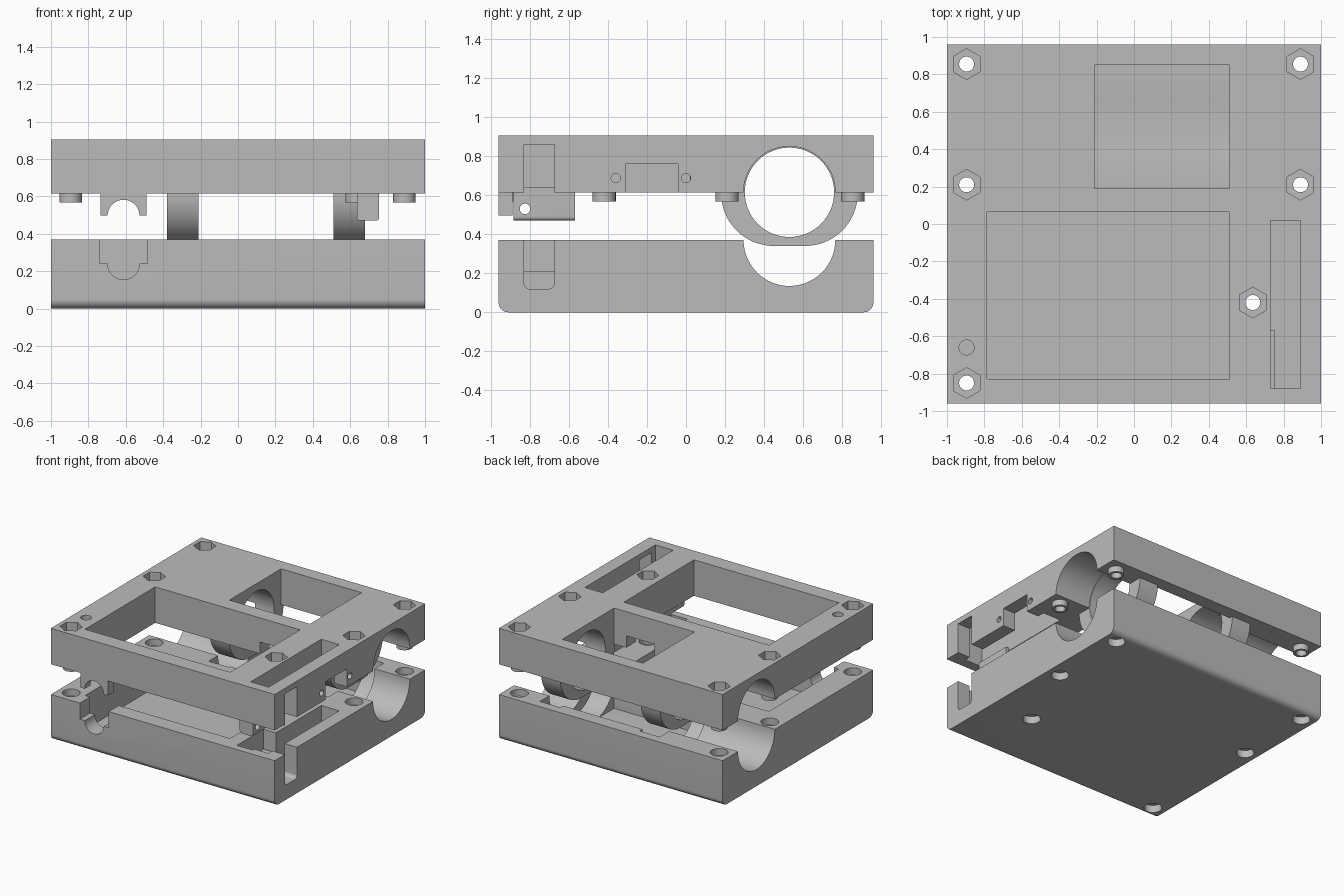
import bpy, bmesh
from math import sin, cos, pi

old = bpy.data.objects.get("Cube")
if old:
    bpy.data.objects.remove(old, do_unlink=True)

grey = bpy.data.materials.new("plastic_grey")
grey.use_nodes = True
colour = (0.5, 0.5, 0.5, 1)
grey.diffuse_color = colour
grey.node_tree.nodes["Principled BSDF"].inputs["Base Color"].default_value = colour


def circle(a, b, r, n=48, turn=0.0):
    return [(a + r * cos(turn + 2 * pi * i / n), b + r * sin(turn + 2 * pi * i / n)) for i in range(n)]


def rect(a0, a1, b0, b1):
    return [(a0, b0), (a1, b0), (a1, b1), (a0, b1)]


def tub(a0, a1, b0, b1, r, n=16):
    """Rectangle whose two lower corners are rounded."""
    pts = [(a1, b1), (a0, b1)]
    pts += [(a0 + r - r * cos(t), b0 + r - r * sin(t)) for t in (pi / 2 * i / n for i in range(n + 1))]
    pts += [(a1 - r + r * sin(t), b0 + r - r * cos(t)) for t in (pi / 2 * i / n for i in range(n + 1))]
    return pts


def prism(name, pts, axis, lo, hi):
    """Extrude a closed profile along an axis."""
    place = {"x": lambda a, b, c: (c, a, b),
             "y": lambda a, b, c: (a, c, b),
             "z": lambda a, b, c: (a, b, c)}[axis]
    bm = bmesh.new()
    low = [bm.verts.new(place(a, b, lo)) for a, b in pts]
    high = [bm.verts.new(place(a, b, hi)) for a, b in pts]
    bm.faces.new(low)
    bm.faces.new(high)
    for i in range(len(pts)):
        j = (i + 1) % len(pts)
        bm.faces.new((low[i], low[j], high[j], high[i]))
    bmesh.ops.recalc_face_normals(bm, faces=bm.faces)
    mesh = bpy.data.meshes.new(name)
    bm.to_mesh(mesh)
    bm.free()
    mesh.materials.append(grey)
    ob = bpy.data.objects.new(name, mesh)
    bpy.context.collection.objects.link(ob)
    return ob


def combine(target, tool, operation):
    mod = target.modifiers.new("shape", "BOOLEAN")
    mod.operation = operation
    mod.solver = "EXACT"
    mod.object = tool
    bpy.context.view_layer.objects.active = target
    bpy.ops.object.modifier_apply(modifier=mod.name)
    bpy.data.objects.remove(tool, do_unlink=True)


def cut(target, pts, axis, lo, hi):
    combine(target, prism("cutter", pts, axis, lo, hi), "DIFFERENCE")


def add(target, pts, axis, lo, hi):
    combine(target, prism("addition", pts, axis, lo, hi), "UNION")


SCREWS = [(-0.895, 0.855), (0.89, 0.855), (-0.895, 0.21), (0.89, 0.21), (-0.895, -0.85), (0.635, -0.42)]
COLLARS = [(-0.38, -0.21), (0.51, 0.68)]
BORE_Y, CABLE_X = 0.53, -0.612
BASE_TOP, LID_LOW, LID_TOP = 0.37, 0.615, 0.905
FLOOR = 0.095
BIG_WINDOW = rect(-0.785, 0.51, -0.83, 0.065)
SMALL_WINDOW = rect(-0.21, 0.51, 0.19, 0.85)
SIDE_SLOT = rect(0.73, 0.89, -0.88, 0.02)

# Lower half: block with rounded lower edges and the half bore
base = prism("lower_case", tub(-0.96, 0.96, 0, BASE_TOP, 0.05, 10), "x", -1, 1)
cut(base, circle(BORE_Y, BASE_TOP, 0.235, 64), "x", -1.1, 1.1)

# Component pockets
for outline in (BIG_WINDOW, SMALL_WINDOW, SIDE_SLOT):
    cut(base, outline, "z", FLOOR, 0.5)
cut(base, rect(0.62, 0.76, -0.9, -0.56), "z", 0.21, 0.5)
cut(base, rect(0.15, 0.4, 0, 0.25), "z", 0.25, 0.5)

# Seats for the collars
for lo, hi in COLLARS:
    cut(base, tub(0.175, 0.885, FLOOR - 0.005, 0.5, 0.27), "x", lo - 0.005, hi + 0.005)

# Cable entry and side port notch
cut(base, rect(CABLE_X - 0.128, CABLE_X + 0.128, 0.24, 0.5), "y", -1.1, -0.82)
cut(base, circle(CABLE_X, 0.24, 0.085), "y", -1.1, -0.82)
cut(base, tub(-0.83, -0.675, 0.12, 0.5, 0.03), "x", 0.85, 1.1)

# Screw holes with boss seats above and head recesses below
for x, y in SCREWS:
    cut(base, circle(x, y, 0.04, 32), "z", -0.1, 0.5)
    cut(base, circle(x, y, 0.066, 32), "z", BASE_TOP - 0.055, 0.5)
    cut(base, circle(x, y, 0.066, 32), "z", -0.1, 0.06)

# Upper half: block with the matching half bore
lid = prism("upper_case", rect(-1, 1, -0.96, 0.96), "z", LID_LOW, LID_TOP)
cut(lid, circle(BORE_Y, LID_LOW, 0.235, 64), "x", -1.1, 1.1)

# Windows and side slot
for outline in (BIG_WINDOW, SMALL_WINDOW, SIDE_SLOT):
    cut(lid, outline, "z", 0.5, 1)
cut(lid, rect(0.15, 0.4, 0, 0.25), "z", 0.5, 0.71)

# Cable clamp tab hanging at the front
add(lid, rect(CABLE_X - 0.122, CABLE_X + 0.122, 0.497, 0.65), "y", -0.96, -0.89)
cut(lid, circle(CABLE_X, 0.497, 0.085), "y", -1.1, -0.85)

# Bracket beside the slot
add(lid, tub(0.635, 0.755, 0.47, 0.64, 0.02, 6), "y", -0.885, -0.57)
cut(lid, circle(-0.825, 0.53, 0.027, 24), "x", 0.6, 0.8)

# Side port, switch opening and its two fixing holes
cut(lid, rect(-0.83, -0.675, 0.5, 0.86), "x", 0.87, 1.1)
cut(lid, rect(-0.31, -0.04, 0.5, 0.76), "x", 0.87, 1.1)
for y in (-0.36, 0.0):
    cut(lid, circle(y, 0.688, 0.024, 24), "x", 0.87, 1.1)

# Indicator hole
cut(lid, circle(-0.895, -0.66, 0.04, 32), "z", 0.5, 1)

# Bosses, screw holes and hexagonal nut recesses
for x, y in SCREWS:
    add(lid, circle(x, y, 0.06, 32), "z", 0.567, 0.65)
    cut(lid, circle(x, y, 0.04, 32), "z", 0.4, 1)
    cut(lid, circle(x, y, 0.082, 6, pi / 2), "z", 0.8, 1)

# Collars that wrap the bore below the upper half
for lo, hi in COLLARS:
    collar = prism("collar", tub(0.18, 0.88, 0.34, 0.87, 0.27), "x", lo, hi)
    cut(collar, circle(BORE_Y, LID_LOW, 0.229, 64), "x", lo - 0.1, hi + 0.1)
    combine(lid, collar, "UNION")

# Smooth the round walls and keep the edges sharp
for ob in (base, lid):
    bpy.ops.object.select_all(action="DESELECT")
    ob.select_set(True)
    bpy.context.view_layer.objects.active = ob
    bpy.ops.object.shade_smooth_by_angle(angle=0.5)
